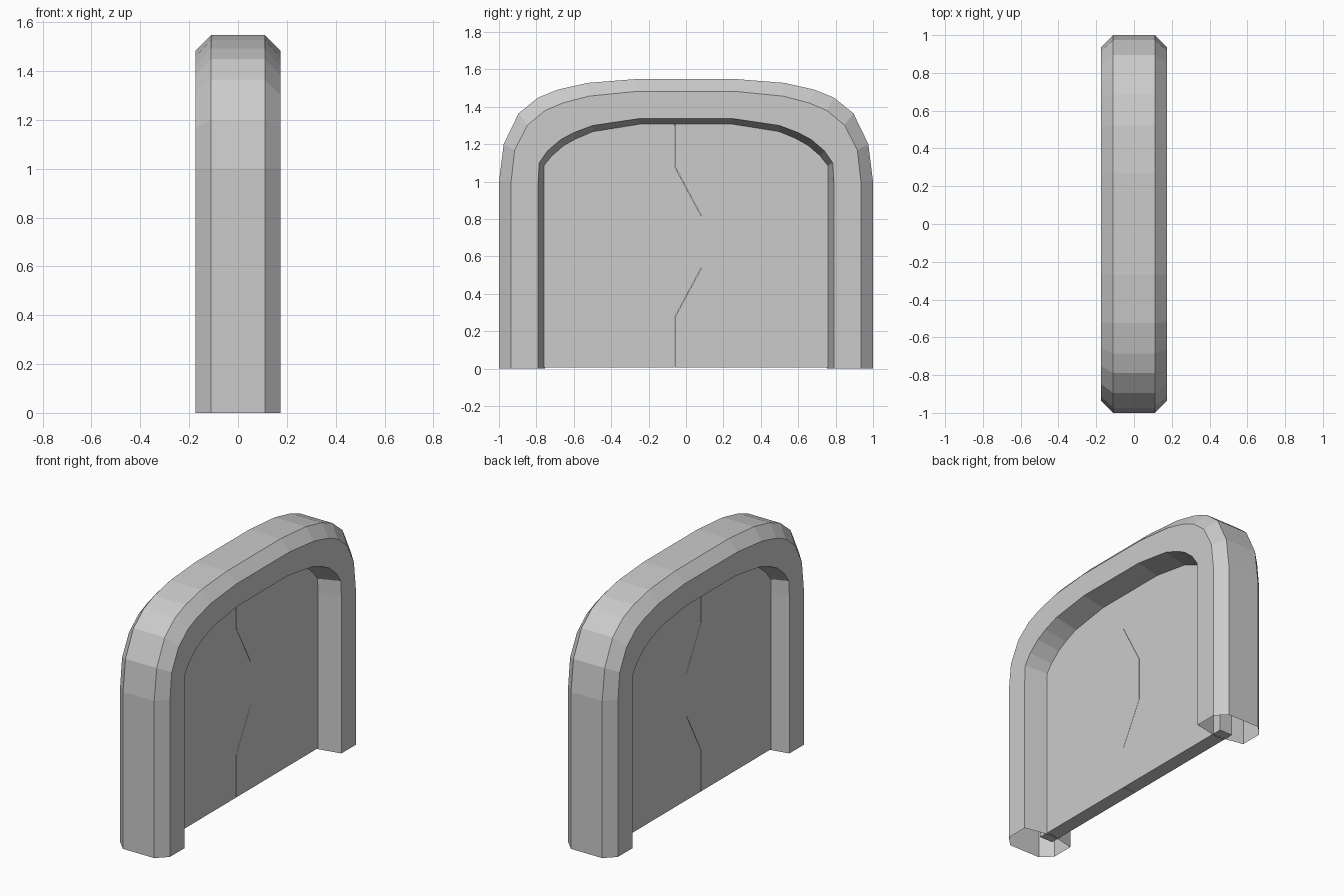
import bpy

cube = bpy.data.objects.get("Cube")
if cube:
    bpy.data.objects.remove(cube, do_unlink=True)

grey = bpy.data.materials.new("plain_grey")
grey.use_nodes = True
COLOUR = (0.6, 0.6, 0.6, 1)
grey.diffuse_color = COLOUR
grey.node_tree.nodes["Principled BSDF"].inputs["Base Color"].default_value = COLOUR

# Half arch (y, z): outer edge and the matching edge of the opening
outer = [(1, 0), (1, 1), (.975, 1.2), (.895, 1.365), (.79, 1.45),
         (.685, 1.492), (.525, 1.528), (.27, 1.548)]
inner = [(.79, 0), (.79, 1), (.785, 1.1), (.74, 1.165), (.67, 1.225),
         (.6, 1.262), (.5, 1.3), (.25, 1.337)]


def half_arch(t):
    """Half arch between the outer (t=0) and inner (t=1) edges."""
    return [(a[0] + (b[0] - a[0]) * t, a[1] + (b[1] - a[1]) * t)
            for a, b in zip(outer, inner)]


def full_arch(t):
    half = half_arch(t)
    return half + [(-y, z) for y, z in reversed(half)]


def make(name, verts, faces):
    mesh = bpy.data.meshes.new(name)
    mesh.from_pydata(verts, [], faces)
    mesh.materials.append(grey)
    obj = bpy.data.objects.new(name, mesh)
    bpy.context.collection.objects.link(obj)
    return obj


# Hollow frame: chamfered section (x, depth) swept along the arch, open feet
section = [(.11, 0), (.175, .31), (.175, 1), (0, 1.17),
           (-.175, 1), (-.175, .31), (-.11, 0)]
rails = [[(x, y, z) for y, z in full_arch(t)] for x, t in section]
n, m = len(rails[0]), len(rails)
verts = [p for rail in rails for p in rail]
faces = []
for i in range(m):
    a, b = i * n, (i + 1) % m * n
    faces += [(a + j, a + j + 1, b + j + 1, b + j) for j in range(n - 1)]
make("door_frame", verts, faces)

# Two door leaves meeting along a zigzag seam, edges tucked inside the frame
BOTTOM, GAP = .006, .001
LEAF_X = (.03, -.062)
seam = [(-.06, BOTTOM), (-.06, .275), (.083, .54), (.083, .815),
        (-.06, 1.08), (-.06, 1.37)]


def door_leaf(name, side):
    edge = [(side * y, max(z, BOTTOM)) for y, z in half_arch(.85)]
    outline = edge + [(y + side * GAP, z) for y, z in reversed(seam)]
    if side < 0:
        outline.reverse()
    k = len(outline)
    pts = [(x, y, z) for x in LEAF_X for y, z in outline]
    sides = [(i, i + k, (i + 1) % k + k, (i + 1) % k) for i in range(k)]
    make(name, pts, [tuple(range(k)), tuple(reversed(range(k, 2 * k)))] + sides)


door_leaf("left_leaf", 1)
door_leaf("right_leaf", -1)
